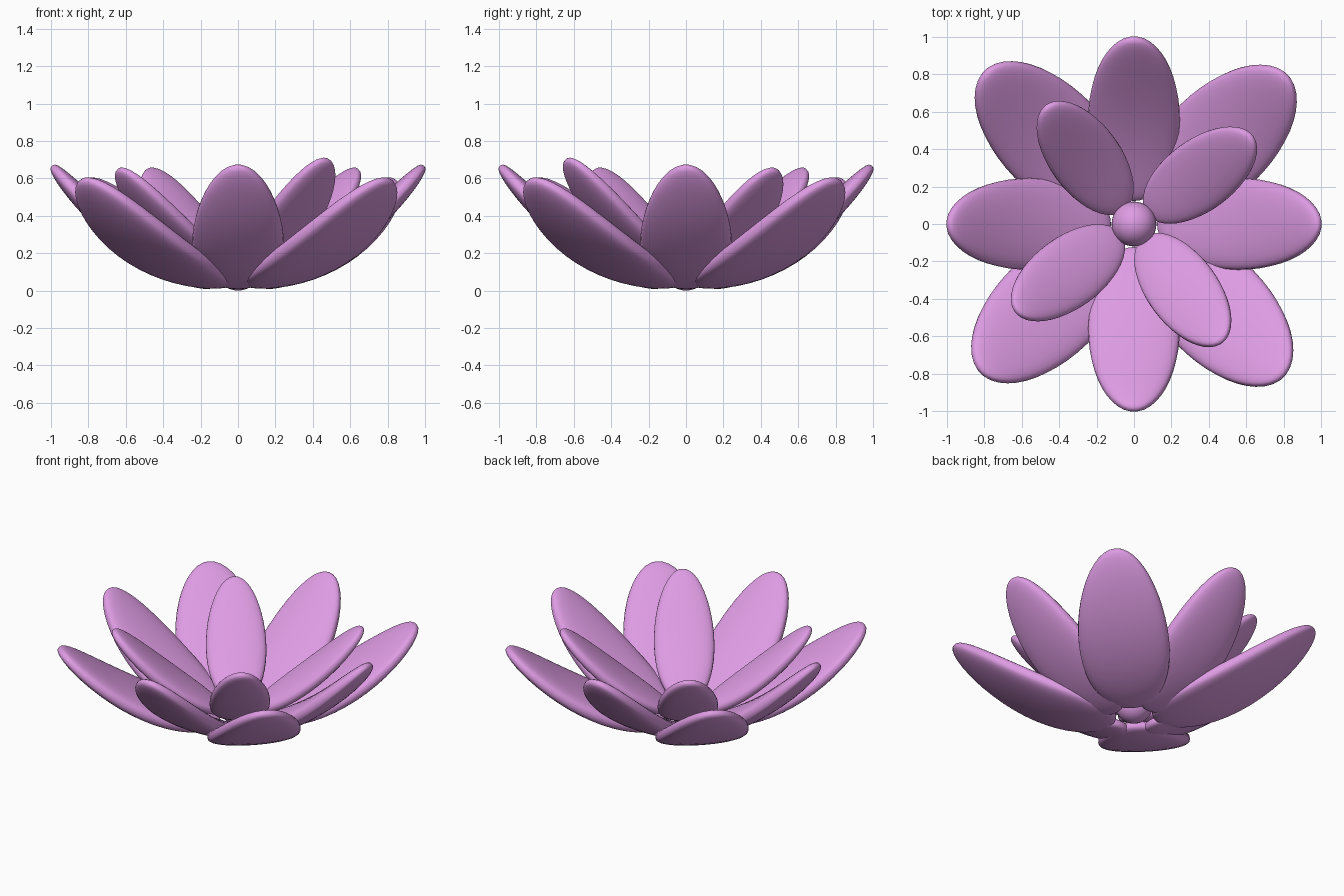
import bpy, bmesh, math
from mathutils import Matrix

if "Cube" in bpy.data.objects:
    bpy.data.objects.remove(bpy.data.objects["Cube"])

mat = bpy.data.materials.new("petal_pink")
mat.diffuse_color = (0.73, 0.33, 0.77, 1)
mat.use_nodes = True
mat.node_tree.nodes["Principled BSDF"].inputs["Base Color"].default_value = mat.diffuse_color


def finish(name, bm):
    me = bpy.data.meshes.new(name)
    bm.to_mesh(me)
    bm.free()
    for p in me.polygons:
        p.use_smooth = True
    me.materials.append(mat)
    ob = bpy.data.objects.new(name, me)
    bpy.context.collection.objects.link(ob)
    return ob


def petal(name, angle, r0, r1, z0, z1, half_width, thick, sag):
    """Flattened, full-rimmed sphere running outward from r0 to r1, bent upward."""
    bm = bmesh.new()
    bmesh.ops.create_uvsphere(bm, u_segments=40, v_segments=24, radius=1)
    bm.transform(Matrix.Rotation(math.pi / 2, 4, 'Y'))   # poles at base and tip
    a, rc = (r1 - r0) / 2, (r0 + r1) / 2
    dz, zc = (z1 - z0) / 2, (z0 + z1) / 2
    for v in bm.verts:
        u, t, w = v.co
        w = math.copysign(abs(w) ** 0.7, w)              # fuller, rounder rim
        tilt = math.atan2(dz + 2 * sag * u, a)
        v.co = (rc + a * u - thick * w * math.sin(tilt),
                half_width * t,
                zc + dz * u - sag * (1 - u * u) + thick * w * math.cos(tilt))
    bm.transform(Matrix.Rotation(math.radians(angle), 4, 'Z'))
    return finish(name, bm)


for i in range(4):
    # outer ring: straight and diagonal petals
    petal(f"outer_petal_{i}", 90 * i, 0.125, 0.995, 0.03, 0.668, 0.245, 0.066, 0.095)
    petal(f"diagonal_petal_{i}", 90 * i + 44.2, 0.115, 1.138, 0.04, 0.597, 0.285, 0.07, 0.1)
    # inner ring, the front right one stands a little taller
    tip = 0.705 if i == 3 else 0.652
    petal(f"inner_petal_{i}", 90 * i + 36.5, 0.09, 0.785, 0.095, tip, 0.19, 0.056, 0.05)

# flower centre
bm = bmesh.new()
bmesh.ops.create_uvsphere(bm, u_segments=32, v_segments=16, radius=0.12)
bm.transform(Matrix.Translation((0, 0, 0.12)))
finish("flower_centre", bm)
